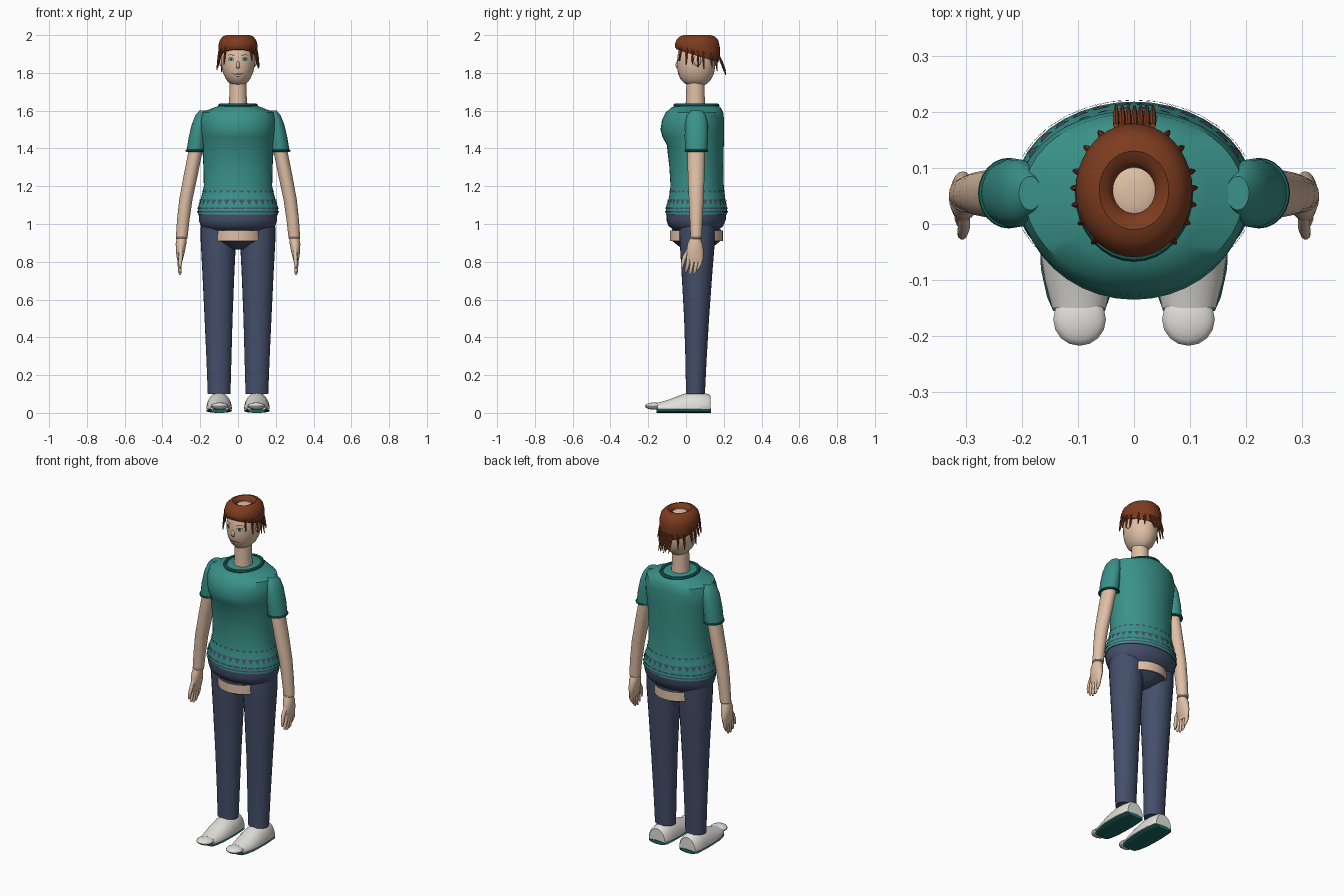
import bpy, bmesh, random
from math import sin, cos, pi, sqrt, radians

cube = bpy.data.objects.get("Cube")
if cube:
    bpy.data.objects.remove(cube)
random.seed(3)
CY = 0.055  # depth of the body axis


def material(name, rgb):
    m = bpy.data.materials.new(name)
    m.use_nodes = True
    col = [(c / 255) ** 2.2 for c in rgb] + [1]
    m.diffuse_color = col
    m.node_tree.nodes["Principled BSDF"].inputs["Base Color"].default_value = col
    return m


TEAL = material("teal_cloth", (60, 145, 136))
DARK_TEAL = material("dark_teal_trim", (32, 104, 100))
NAVY = material("navy_cloth", (70, 80, 106))
SKIN = material("skin", (222, 190, 164))
HAIR = material("brown_hair", (124, 62, 36))
WHITE = material("white_shoe", (224, 222, 216))
DARK = material("dark_line", (52, 40, 38))


def finish(name, bm, mat, angle=40):
    bmesh.ops.recalc_face_normals(bm, faces=bm.faces[:])
    me = bpy.data.meshes.new(name)
    bm.to_mesh(me)
    bm.free()
    me.materials.append(mat)
    ob = bpy.data.objects.new(name, me)
    bpy.context.collection.objects.link(ob)
    bpy.ops.object.select_all(action='DESELECT')
    ob.select_set(True)
    bpy.context.view_layer.objects.active = ob
    bpy.ops.object.shade_smooth_by_angle(angle=radians(angle))
    return ob


def ring_point(r, a, along):
    """Ring: x, y, z, half width, front half depth, optional back half depth."""
    s = sin(a)
    depth = s * (r[5] if len(r) > 5 and s > 0 else r[4])
    if along == 'z':
        return (r[0] + r[3] * cos(a), r[1] + depth, r[2])
    return (r[0] + r[3] * cos(a), r[1], r[2] + depth)


def loft(name, rings, mat, n=24, along='z', caps=True, floor=None, edit=None):
    bm = bmesh.new()
    loops = []
    for r in rings:
        pts = [ring_point(r, 2 * pi * i / n, along) for i in range(n)]
        if floor is not None:
            pts = [(x, y, max(z, floor)) for x, y, z in pts]
        if edit:
            pts = [edit(*p) for p in pts]
        loops.append([bm.verts.new(p) for p in pts])
    for a, b in zip(loops, loops[1:]):
        for i in range(n):
            j = (i + 1) % n
            bm.faces.new((a[i], a[j], b[j], b[i]))
    if caps:
        bm.faces.new(loops[0])
        bm.faces.new(loops[-1])
    return finish(name, bm, mat)


def section(rings, z):
    """Interpolated ring at a height; rings run from top to bottom."""
    for a, b in zip(rings, rings[1:]):
        if a[2] >= z >= b[2]:
            t = (a[2] - z) / (a[2] - b[2])
            return [p + (q - p) * t for p, q in zip(a, b)]
    return rings[-1]


def ellipsoid(name, c, r, mat):
    bm = bmesh.new()
    bmesh.ops.create_uvsphere(bm, u_segments=16, v_segments=10, radius=1)
    bmesh.ops.scale(bm, vec=r, verts=bm.verts)
    bmesh.ops.translate(bm, vec=c, verts=bm.verts)
    return finish(name, bm, mat)


def torus(name, c, rx, ry, tube, mat, n=32, m=8):
    rings = [(c[0], c[1], c[2] + tube * sin(t), rx + tube * cos(t), ry + tube * cos(t))
             for t in (2 * pi * k / m for k in range(m + 1))]
    return loft(name, rings, mat, n, caps=False)


# Shirt body
torso = [(0, CY, z, rx, rf, rb) for z, rx, rf, rb in (
    (1.63, .09, .10, .11), (1.615, .13, .135, .13), (1.59, .195, .162, .142),
    (1.55, .205, .182, .147), (1.5, .203, .19, .147), (1.46, .196, .18, .147),
    (1.42, .19, .157, .145), (1.3, .183, .143, .143), (1.2, .181, .137, .145),
    (1.14, .195, .145, .152), (1.09, .211, .16, .161), (1.05, .213, .162, .163))]
loft("shirt_body", torso, TEAL, 40)
torus("shirt_collar", (0, CY, 1.628), .095, .112, .01, DARK_TEAL)

# Trouser hips, exposed skin band and crotch
loft("trouser_hips", [(0, CY, 1.05, .208, .157, .158), (0, CY, 1.02, .207, .158, .155),
                      (0, CY, .99, .198, .148, .142), (0, CY, .96, .16, .11, .11)], NAVY, 40)
loft("skin_band", [(0, CY, .965, .14, .14), (0, CY, .91, .14, .14)], SKIN, 32, caps=False)
loft("trouser_crotch", [(0, CY, .97, .13, .13), (0, CY, .912, .13, .13),
                        (0, CY, .88, .07, .09), (0, CY, .865, .05, .05)], NAVY)

# Woven pattern bands around the shirt hem
def pattern_row(name, z, count, half, height, pointed):
    bm = bmesh.new()
    for k in range(count):
        a = 2 * pi * (k + .5) / count
        corners = [(a - half, z), (a + half, z)]
        corners += [(a, z - height)] if pointed else [(a + half, z - height), (a - half, z - height)]
        verts = []
        for t, h in corners:
            r = section(torso, h)
            r = r[:3] + [v + .004 for v in r[3:]]
            verts.append(bm.verts.new(ring_point(r, t, 'z')))
        bm.faces.new(verts)
    finish(name, bm, NAVY)


pattern_row("pattern_small_triangles", 1.178, 32, .075, .014, True)
pattern_row("pattern_large_triangles", 1.13, 32, .085, .03, True)
pattern_row("pattern_dashes", 1.088, 32, .08, .009, False)
pattern_row("pattern_line", 1.068, 40, .08, .007, False)

# Neck and head
loft("neck", [(0, .05, 1.78, .045, .048), (0, .05, 1.68, .046, .049), (0, .05, 1.6, .052, .054)], SKIN)
head = [(0, CY, z, rx, rf, rb) for z, rx, rf, rb in (
    (1.982, .02, .02, .02), (1.975, .045, .05, .05), (1.95, .07, .08, .08), (1.92, .083, .095, .095),
    (1.88, .089, .101, .101), (1.84, .088, .102, .1), (1.8, .08, .098, .094),
    (1.765, .063, .084, .078), (1.742, .042, .06, .055), (1.73, .02, .03, .03))]
loft("head", head, SKIN, 32)


# Face details laid on the head surface
def face_plate(name, outline, mat, lift=.002):
    bm = bmesh.new()
    verts = []
    for x, z in outline:
        r = section(head, z)
        y = CY - r[4] * sqrt(max(0, 1 - (x / r[3]) ** 2)) - lift
        verts.append(bm.verts.new((x, y, z)))
    bm.faces.new(verts)
    finish(name, bm, mat)


def oval(x, z, rx, rz, n=14):
    return [(x + rx * cos(2 * pi * i / n), z + rz * sin(2 * pi * i / n)) for i in range(n)]


for side, s in (("left", 1), ("right", -1)):
    face_plate(side + "_eye_outline", oval(s * .037, 1.872, .016, .0105), DARK, .002)
    face_plate(side + "_eye_white", oval(s * .037, 1.871, .014, .008), WHITE, .003)
    face_plate(side + "_iris", oval(s * .037, 1.871, .008, .008), DARK_TEAL, .004)
    face_plate(side + "_pupil", oval(s * .037, 1.871, .004, .004), DARK, .005)
    face_plate(side + "_eyebrow", [(s * .018, 1.889), (s * .04, 1.896), (s * .058, 1.89),
                                   (s * .04, 1.9), (s * .018, 1.893)], HAIR, .003)
    face_plate(side + "_nostril", oval(s * .008, 1.827, .005, .002), DARK, .004)
    ellipsoid(side + "_ear", (s * .09, .06, 1.865), (.012, .02, .03), SKIN)
ellipsoid("nose", (0, CY - .1, 1.842), (.009, .01, .02), SKIN)
face_plate("mouth", oval(0, 1.795, .036, .0028), DARK, .003)
face_plate("lower_lip_line", oval(0, 1.781, .012, .0015), DARK, .003)


# Hair ring, lower at the back, open at the crown
def hair_tilt(x, y, z):
    return (x, y, z - max(0, 1.96 - z) * 4.5 * (y - .06))


loft("hair_cap", [(0, .06, z, rx, ry) for z, rx, ry in (
    (1.955, .036, .038), (1.978, .038, .041), (1.992, .047, .052), (2.0, .062, .07),
    (1.993, .08, .092), (1.975, .096, .11), (1.945, .104, .119), (1.915, .103, .119),
    (1.89, .096, .111), (1.892, .085, .098), (1.93, .08, .092))], HAIR, 40, caps=False, edit=hair_tilt)


# Hanging strands along the hairline and at the nape
def strand(name, x, y, z, length, out):
    dx, dy = out
    loft(name, [(x + dx * t, y + dy * t, z - length * t, w, w)
                for t, w in ((0, .005), (.3, .0065), (.75, .0045), (1, .002))], HAIR, 7)


for s in (1, -1):
    for k, deg in enumerate((-48, -28, -12, 2, 16, 38, 56)):
        a = radians(deg)
        c, d = cos(a), sin(a)
        strand(f"side_strand_{k}_{s}", s * .098 * c, .06 + .115 * d, 1.925 - .03 * d,
               random.uniform(.075, .11), (s * .014 * c, .012 * d))
for k in range(7):
    strand(f"nape_strand_{k}", -.032 + .011 * k, .175, 1.89, random.uniform(.075, .105), (0, .035))

# Limbs, hands and shoes on both sides
for side, s in (("left", 1), ("right", -1)):
    loft(side + "_sleeve", [(s * x, .055, z, rx, ry) for x, z, rx, ry in (
        (.185, 1.6, .02, .03), (.194, 1.575, .032, .05), (.204, 1.53, .04, .06),
        (.215, 1.46, .046, .062), (.223, 1.385, .05, .058))], TEAL)
    torus(side + "_sleeve_cuff", (s * .223, .055, 1.388), .049, .057, .006, DARK_TEAL, 24)
    loft(side + "_arm", [(s * x, .054, z, rx, ry) for x, z, rx, ry in (
        (.21, 1.5, .036, .046), (.226, 1.38, .037, .047), (.252, 1.25, .037, .044),
        (.276, 1.13, .035, .039), (.29, 1.02, .033, .034), (.298, .93, .031, .03))], SKIN)
    torus(side + "_wrist", (s * .298, .052, .926), .027, .027, .005, SKIN, 20)
    loft(side + "_palm", [(s * x, .048, z, rx, ry) for x, z, rx, ry in (
        (.298, .925, .026, .027), (.302, .895, .028, .04), (.305, .85, .023, .046),
        (.307, .815, .016, .044), (.308, .795, .011, .036))], SKIN, 20)
    for k, (y, tip) in enumerate(((.014, .742), (.036, .73), (.058, .733), (.078, .755))):
        loft(f"{side}_finger_{k}", [(s * .307, y, .83, .011, .011), (s * .309, y - .004, .79, .011, .011),
                                    (s * .308, y - .012, tip + .015, .009, .009),
                                    (s * .306, y - .017, tip, .004, .004)], SKIN, 10)
    loft(side + "_thumb", [(s * .303, .02, .87, .011, .014), (s * .303, -.006, .83, .011, .012),
                           (s * .306, -.018, .79, .009, .01), (s * .307, -.022, .765, .004, .004)], SKIN, 10)
    loft(side + "_trouser_leg", [(s * x, y, z, rx, ry) for x, y, z, rx, ry in (
        (.105, .06, 1.0, .092, .095), (.104, .06, .92, .094, .094), (.104, .058, .75, .085, .082),
        (.103, .056, .5, .074, .066), (.101, .053, .28, .066, .056), (.1, .05, .1, .06, .05))], NAVY, 28)
    # Shoe upper, toe cap and sole
    loft(side + "_shoe_upper", [(s * x, y, .02, rx, rz) for x, y, rx, rz in (
        (.1, .13, .052, .07), (.1, .12, .06, .08), (.1, .06, .066, .09), (.1, .01, .068, .088),
        (.1, -.05, .067, .066), (.099, -.1, .06, .047), (.098, -.15, .048, .034))],
        WHITE, 28, along='y', floor=.018)
    ellipsoid(side + "_shoe_toe", (s * .097, -.17, .036), (.047, .047, .019), WHITE)
    loft(side + "_shoe_sole", [(s * x, y, .011, rx, .011) for x, y, rx in (
        (.1, .132, .05), (.1, .115, .063), (.1, .03, .069), (.1, -.08, .066),
        (.099, -.13, .056), (.098, -.155, .046))], DARK_TEAL, 16, along='y')
